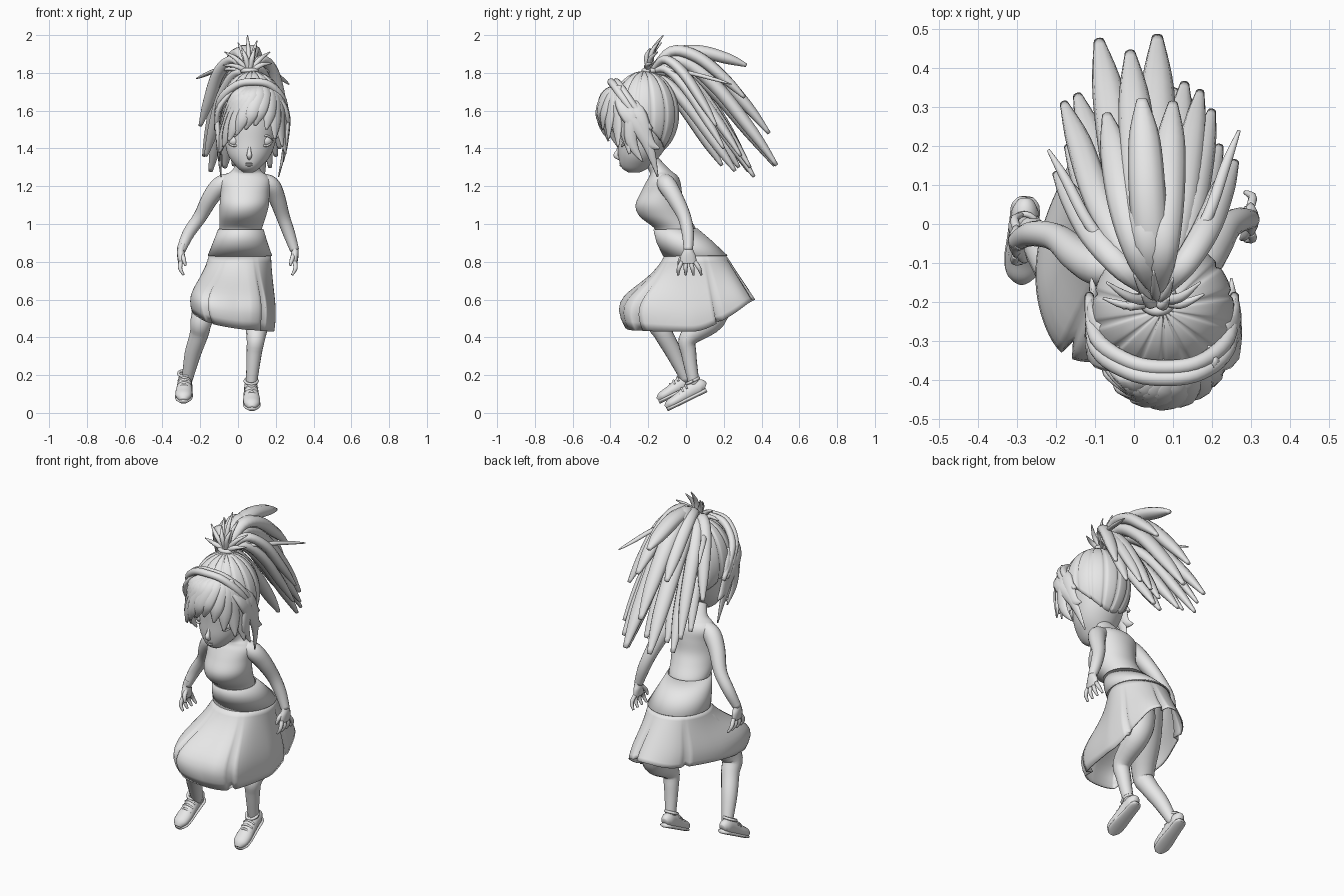
import bpy, bmesh, math
from mathutils import Vector, Matrix

cube = bpy.data.objects.get("Cube")
if cube:
    bpy.data.objects.remove(cube, do_unlink=True)

grey = bpy.data.materials.new("plain grey")
grey.use_nodes = True
grey.diffuse_color = (.8, .8, .8, 1)
grey.node_tree.nodes["Principled BSDF"].inputs["Base Color"].default_value = (.8, .8, .8, 1)
X, Y, Z = Vector((1, 0, 0)), Vector((0, 1, 0)), Vector((0, 0, 1))
HEAD = Vector((.075, -.22, 1.57))


def finish(name, bm, matrix=None):
    bmesh.ops.recalc_face_normals(bm, faces=bm.faces[:])
    mesh = bpy.data.meshes.new(name)
    bm.to_mesh(mesh)
    bm.free()
    mesh.materials.append(grey)
    for poly in mesh.polygons:
        poly.use_smooth = True
    obj = bpy.data.objects.new(name, mesh)
    bpy.context.collection.objects.link(obj)
    if matrix:
        obj.matrix_world = matrix
    return obj


def loft(name, rings, caps=False, matrix=None):
    """Join closed rings of equal length into a skin."""
    bm = bmesh.new()
    rows = [[bm.verts.new(p) for p in ring] for ring in rings]
    n = len(rows[0])
    for a, b in zip(rows, rows[1:]):
        for i in range(n):
            j = (i + 1) % n
            bm.faces.new((a[i], a[j], b[j], b[i]))
    if caps:
        bm.faces.new(rows[0])
        bm.faces.new(rows[-1])
    return finish(name, bm, matrix)


def spline(points, steps=5, closed=False):
    """Smooth curve through points of any dimension."""
    pts = [Vector(p) for p in points]
    n = len(pts)
    pick = (lambda i: pts[i % n]) if closed else (lambda i: pts[max(0, min(n - 1, i))])
    out = []
    for i in range(n if closed else n - 1):
        a, b, c, d = (pick(i + k) for k in (-1, 0, 1, 2))
        for s in range(steps):
            t = s / steps
            out.append(b + (c - a) * (t / 2) + (a * 2 - b * 5 + c * 4 - d) * (t * t / 2)
                       + (b * 3 - a - c * 3 + d) * (t ** 3 / 2))
    return out if closed else out + [pts[-1]]


def oval(x, y, z, rx, ry):
    """Level ring of points, starting at the front."""
    turn = [math.tau * (k / 96 - .25) for k in range(96)]
    return [Vector((x + rx * math.cos(a), y + ry * math.sin(a), z)) for a in turn]


def tube(name, points, radii, side=X, centre=None, sides=12, matrix=None):
    """Sweep an oval (width, depth) along a path; wide across side or around a centre."""
    radii = [r if isinstance(r, tuple) else (r, r) for r in radii]
    path, sizes = spline(points), spline(radii)
    rings = []
    for i, p in enumerate(path):
        t = (path[min(i + 1, len(path) - 1)] - path[max(i - 1, 0)]).normalized()
        wide = t.cross(p - centre) if centre else side - t * side.dot(t)
        wide.normalize()
        deep = t.cross(wide)
        w, d = (max(r, .002) for r in sizes[i])
        angles = [math.tau * k / sides for k in range(sides)]
        rings.append([p + wide * (w * math.cos(a)) + deep * (d * math.sin(a)) for a in angles])
    return loft(name, rings, True, matrix)


def ball(name, centre, size):
    bm = bmesh.new()
    bmesh.ops.create_uvsphere(bm, u_segments=20, v_segments=12, radius=1)
    bmesh.ops.scale(bm, vec=size, verts=bm.verts)
    bmesh.ops.translate(bm, vec=centre, verts=bm.verts)
    return finish(name, bm)


# torso and neck, stacked level so the waist meets the skirt cleanly
torso = [(.015, -.052, .95, .11, .108), (.015, -.06, .98, .113, .11), (.025, -.115, 1.04, .123, .13),
         (.033, -.14, 1.1, .13, .127), (.037, -.13, 1.17, .13, .108), (.038, -.12, 1.225, .135, .09),
         (.04, -.12, 1.258, .115, .072), (.045, -.14, 1.285, .075, .058), (.055, -.2, 1.36, .045, .045)]
loft("torso", [oval(*s) for s in spline(torso)], True)

# face, stacked from chin to crown
face = [(.055, -.275, 1.272, .025, .028), (.057, -.268, 1.3, .062, .074), (.06, -.248, 1.36, .11, .11),
        (.065, -.225, 1.44, .135, .138), (.07, -.21, 1.55, .15, .16), (.07, -.21, 1.68, .14, .15),
        (.07, -.21, 1.77, .06, .06)]
loft("face", [oval(*s) for s in spline(face)], True)
tube("nose", [(.061, -.352, 1.42), (.06, -.362, 1.385), (.06, -.37, 1.362), (.06, -.35, 1.345)],
     [.005, .01, .014, .008])
for name, z, w in (("upper_lip", 1.322, .024), ("lower_lip", 1.311, .019)):
    ball(name, (.058, -.344, z), (w, .009, .006))
for name, x in (("right_eye", -.02), ("left_eye", .147)):
    ball(name, (x, -.307, 1.44), (.036, .034, .032))
    for lid, lift in (("upper_lid", .028), ("lower_lid", -.026)):
        arc = [(x + .04 * k, -.338 + .025 * k * k, 1.44 + lift * (1 - k * k)) for k in (-1, -.5, 0, .5, 1)]
        tube(name + "_" + lid, arc, [.002, .005, .006, .005, .002], side=Z, sides=8)

# scalp hair: grooved cap open at the face
rings, columns, rows = [], 112, 20
for r in range(1, rows + 1):
    ring = []
    for c in range(columns):
        phi = math.tau * c / columns
        theta = math.radians(102 - 43 * math.cos(phi)) * r / rows
        groove = (1 - abs(math.sin(phi * 7))) ** 5
        k = 1 - .05 * groove * min(1, r / 4)
        flat = math.sin(theta) * k
        ring.append(Vector((.075 + .182 * flat * math.sin(phi), -.22 - .185 * flat * math.cos(phi),
                            1.58 + .23 * math.cos(theta) * k)))
    rings.append(ring)
cap = loft("scalp_hair", rings)
cap.modifiers.new("thickness", "SOLIDIFY").thickness = .01

# hairband of two plaited rolls
band = [(-.115, -.2, 1.5), (-.095, -.31, 1.65), (-.01, -.37, 1.735), (.08, -.385, 1.752),
        (.17, -.37, 1.735), (.24, -.31, 1.65), (.258, -.2, 1.5)]
for name, shift in (("hairband_front", -.012), ("hairband_back", .016)):
    tube(name, [Vector(p) + Y * shift for p in band], [.012, .02, .02, .02, .02, .02, .012], centre=HEAD)


def shell(p):
    """Push a point out onto the hair surface around the head."""
    d, size = Vector(p) - HEAD, Vector((.19, .245, .24))
    return HEAD + d / Vector(d[i] / size[i] for i in range(3)).length


# fringe swept out from one parting
part = Vector((.17, -.36, 1.73))
fringe = [(-.105, -.22, 1.36), (-.1, -.3, 1.38), (-.08, -.36, 1.41), (-.05, -.41, 1.44), (-.01, -.43, 1.47),
          (.04, -.44, 1.5), (.09, -.445, 1.52), (.15, -.44, 1.5), (.195, -.41, 1.45), (.235, -.36, 1.41),
          (.252, -.3, 1.37)]
for i, tip in enumerate(fringe):
    tip = Vector(tip)
    root = part + X * (tip.x - part.x) * .3
    mids = [shell(root.lerp(tip, t)) for t in (.3, .65)]
    tube("fringe_%d" % i, [root] + mids + [tip], [(.022, .014), (.038, .017), (.036, .015), (.007, .004)],
         centre=HEAD, sides=8)

# long locks framing the face
for i, (x, y, z, s) in enumerate([(-.09, -.165, 1.25, -1), (-.1, -.24, 1.33, -1), (-.11, -.14, 1.4, -1),
                                  (.215, -.15, 1.25, 1), (.24, -.23, 1.33, 1), (.25, -.14, 1.4, 1)]):
    root = Vector((.075 + s * .1, -.36, 1.71))
    tube("side_lock_%d" % i, [root, (.075 + s * .18, -.32 + .03 * (i % 3), 1.6),
                              (.075 + s * .178, y - .06, 1.44), (x, y, z)],
         [(.022, .012), (.042, .016), (.032, .014), (.005, .003)], side=Y, sides=8)

# ponytail: tip x, y, z, arch height, width
knot = Vector((.06, -.19, 1.8))
tail = [(-.09, .47, 1.31, .17, .046), (-.01, .44, 1.48, .21, .046), (.06, .48, 1.31, .2, .048),
        (.02, .32, 1.84, .1, .045), (.13, .36, 1.25, .13, .04), (.17, .34, 1.3, .16, .036),
        (.2, .29, 1.36, .14, .036), (-.145, .33, 1.28, .14, .04), (-.18, .31, 1.36, .17, .036),
        (-.2, .13, 1.52, .15, .034), (-.17, .2, 1.36, .1, .034), (-.22, .19, 1.77, .03, .014),
        (.27, .24, 1.74, .03, .014), (.26, .16, 1.52, .15, .034), (.22, .2, 1.4, .12, .034),
        (.08, .26, 1.28, .06, .042), (-.02, .19, 1.31, .05, .042), (-.07, .28, 1.3, .09, .042),
        (.1, .31, 1.67, .16, .042), (-.07, .28, 1.66, .15, .042)]
for i, (x, y, z, arch, w) in enumerate(tail):
    tip = Vector((x, y, z))
    path = [knot]
    for t, spread in ((.22, 1.45), (.5, 1.25), (.8, 1.05)):
        p = knot.lerp(tip, t)
        p.x = knot.x + (p.x - knot.x) * spread
        path.append(p + Z * arch * math.sin(math.pi * t ** .7))
    across = Vector((1, -(x - knot.x) * 1.5, 0)).normalized()
    tube("ponytail_strand_%d" % i, path + [tip],
         [(k * w, k * w * .75) for k in (.4, .9, 1.05, .9, .3)], side=across, sides=10)

# short tufts and tie at the knot
tufts = [(.05, -.12, 2.0), (0, -.13, 1.96), (.1, -.14, 1.97), (.17, -.15, 1.91), (-.07, -.15, 1.91),
         (.02, -.18, 1.93), (.09, -.19, 1.93), (.18, -.18, 1.85), (-.08, -.19, 1.84)]
for i, tip in enumerate(tufts):
    mid = knot.lerp(Vector(tip), .5) - Y * .02 + Z * .016
    tube("tuft_%d" % i, [knot, mid, tip], [.014, .013, .003], sides=8)
ring = [knot + Vector((.038 * math.cos(a), .034 * math.sin(a), .012))
        for a in (math.tau * k / 12 for k in range(13))]
tube("hair_tie", ring, [.013] * 13, side=Z, sides=8)

# skirt: fitted yoke, then a flared sheet with folds over the raised right knee
waist, hip = oval(.015, -.055, .972, .114, .112), oval(.01, .05, .83, .165, .165)
middle = oval(.012, -.008, .905, .137, .143)
yoke = loft("skirt_yoke", [waist, middle, hip])
hem = spline([(0, -.315, .445), (.13, -.25, .435), (.185, -.03, .43), (.19, .09, .44), (.18, .23, .51),
              (.14, .33, .58), (.02, .365, .6), (-.1, .29, .57), (-.18, .12, .55), (-.24, -.05, .54),
              (-.23, -.2, .52), (-.15, -.315, .475)], 8, True)
rings = []
for step in range(13):
    t, ring = step / 12, []
    for i, (a, b) in enumerate(zip(hip, hem)):
        p = a.lerp(b, t)
        bulge = math.sin(math.pi * t * t)
        front = max(0, -b.y / .33) * bulge
        p += Vector((-.035 if b.x < .05 else .01, -.08, .03)) * front + X * (.014 * bulge * b.x / .2)
        if i % 96 in (8, 29, 44, 60, 88):
            p = p.lerp(Vector((0, .03, p.z)), .13 * t)
        ring.append(p)
    rings.append(ring)
skirt = loft("skirt", rings)
for obj in (yoke, skirt):
    obj.modifiers.new("thickness", "SOLIDIFY").thickness = .006

# legs
tube("right_leg", [(-.05, .05, .82), (-.13, -.06, .66), (-.19, -.15, .5), (-.205, -.12, .42),
                   (-.24, -.06, .31), (-.27, .005, .17)],
     [.09, .085, .06, .05, .043, .028], sides=16)
tube("left_leg", [(.07, .08, .82), (.085, .14, .62), (.1, .14, .5), (.095, .015, .4),
                  (.085, .015, .31), (.07, .045, .14)],
     [.09, .09, .07, .05, .04, .028], sides=16)

# shoes, toes pointing down
for name, spot, yaw in (("right", (-.278, .066, .15), -3), ("left", (.067, .108, .11), 2)):
    m = Matrix.Translation(spot) @ Matrix.Rotation(math.radians(yaw), 4, "Z") \
        @ Matrix.Rotation(math.radians(26), 4, "X")
    shape = [(.005, .02, .05), (-.015, .034, .08), (-.06, .037, .087), (-.11, .041, .074),
             (-.16, .045, .062), (-.2, .04, .054), (-.225, .02, .034)]
    tube(name + "_shoe", [(0, y, h / 2) for y, w, h in shape], [(w, h / 2) for y, w, h in shape],
         sides=18, matrix=m)
    tube(name + "_sole", [(0, y * 1.01, .01) for y, w, h in shape],
         [(w + .002, .012) for y, w, h in shape], sides=18, matrix=m)
    collar = [(.033 * math.cos(a), -.04 + .036 * math.sin(a), .085)
              for a in (math.tau * k / 12 for k in range(13))]
    tube(name + "_collar", collar, [.008] * 13, side=Z, sides=8, matrix=m)
    for i in range(3):
        y, z = -.085 - .025 * i, .083 - .007 * i
        tube("%s_lace_%d" % (name, i), [(-.034, y, z - .02), (0, y, z), (.034, y, z - .02)],
             [.005, .006, .005], side=Y, sides=8, matrix=m)

# arms, palms and fingers
arms = {"right": [(-.03, -.12, 1.225), (-.09, -.11, 1.205), (-.145, -.08, 1.14), (-.2, -.035, 1.04),
                  (-.262, -.025, .95), (-.302, -.045, .86)],
        "left": [(.11, -.115, 1.225), (.17, -.1, 1.205), (.205, -.06, 1.14), (.238, -.01, 1.04),
                 (.27, .01, .95), (.3, .012, .86)]}
for name, path in arms.items():
    tube(name + "_arm", path, [.045, .05, .045, .036, .032, .024], side=Y, sides=16)
    wrist, out = Vector(path[-1]), 1 if name == "left" else -1
    tube(name + "_palm", [wrist + Vector((-.012 * out, 0, .035)), wrist, wrist - Z * .03, wrist - Z * .07],
         [(.022, .018), (.027, .02), (.04, .02), (.045, .014)], side=Y)
    for i in range(4):
        base = wrist + Vector((0, -.034 + .023 * i, -.06))
        bend = base + Vector((.004 * out, -.016 + .013 * i, -.035))
        tube("%s_finger_%d" % (name, i), [base, bend, bend + Vector((-.018 * out, -.004 + .005 * i, -.035))],
             [.012, .011, .006], side=Y, sides=8)
    tube(name + "_thumb", [wrist - Z * .01, wrist + Vector((-.014 * out, -.04, -.045)),
                           wrist + Vector((-.024 * out, -.05, -.08))], [.014, .012, .006], sides=8)
